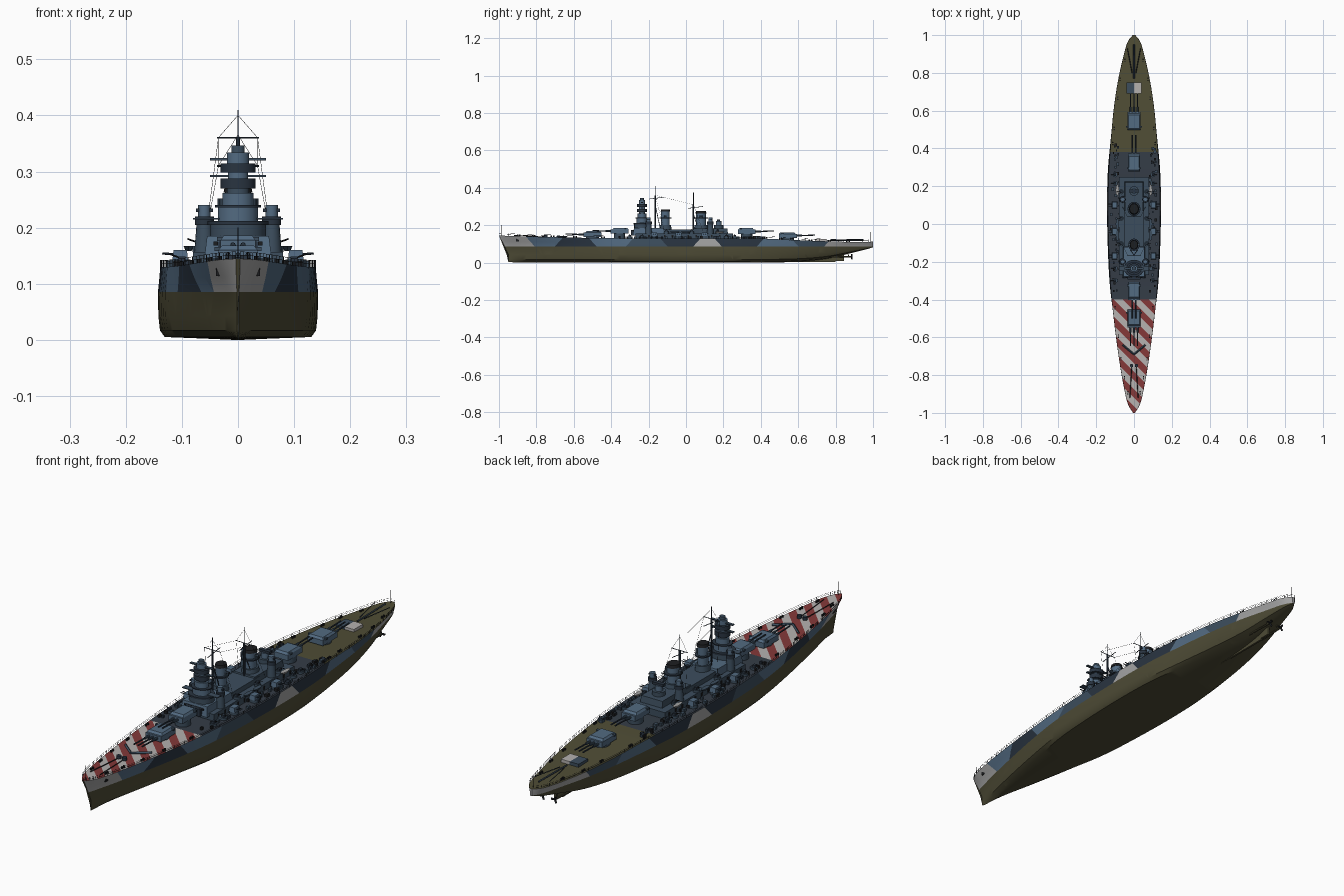
import bpy, bmesh, math, random
from mathutils import Vector, Matrix

default_cube = bpy.data.objects.get("Cube")
if default_cube:
    bpy.data.objects.remove(default_cube)
random.seed(4)

COLOURS = {
    "olive_bottom": (.075, .07, .036), "light_grey": (.36, .36, .36),
    "deck_white": (.46, .44, .43), "stripe_red": (.23, .04, .04),
    "navy": (.022, .034, .052), "steel_blue": (.085, .145, .22),
    "slate_blue": (.045, .075, .11), "black": (.012, .013, .015),
    "deck_navy": (.035, .046, .062), "deck_khaki": (.08, .075, .036),
}
NAMES = list(COLOURS)
MATS = []
for name, rgb in COLOURS.items():
    m = bpy.data.materials.new(name)
    m.use_nodes = True
    m.diffuse_color = (*rgb, 1)
    bsdf = m.node_tree.nodes["Principled BSDF"]
    bsdf.inputs["Base Color"].default_value = (*rgb, 1)
    bsdf.inputs["Roughness"].default_value = .7
    MATS.append(m)

parts = {}


def mesh_of(name):
    return parts.setdefault(name, bmesh.new())


def paint(verts, colour):
    for f in {f for v in verts for f in v.link_faces}:
        f.material_index = NAMES.index(colour)


def box(name, colour, centre, size, taper=1.0):
    verts = bmesh.ops.create_cube(mesh_of(name), size=1)["verts"]
    for v in verts:
        k = taper if v.co.z > 0 else 1
        v.co = Vector(centre) + Vector((v.co.x * size[0] * k, v.co.y * size[1] * k, v.co.z * size[2]))
    paint(verts, colour)


def drum(name, colour, x, y, z0, z1, r, top=None, stretch=1.0, sides=16):
    place = Matrix.Translation((x, y, (z0 + z1) / 2)) @ Matrix.Diagonal((1, stretch, 1, 1))
    verts = bmesh.ops.create_cone(mesh_of(name), cap_ends=True, segments=sides, radius1=r,
                                  radius2=r if top is None else top, depth=z1 - z0, matrix=place)["verts"]
    paint(verts, colour)


def rod(name, colour, a, b, r, sides=4):
    a, b = Vector(a), Vector(b)
    turn = (b - a).to_track_quat('Z', 'Y').to_matrix().to_4x4()
    verts = bmesh.ops.create_cone(mesh_of(name), cap_ends=True, segments=sides, radius1=r, radius2=r,
                                  depth=(b - a).length, matrix=Matrix.Translation((a + b) / 2) @ turn)["verts"]
    paint(verts, colour)


# Hull stations: y, deck half, waterline half, floor half, keel z, deck z, stem rake
WATER = .085
ROWS = [
    (-1, .004, .002, .001, .004, .145, .05), (-.95, .033, .014, .005, .001, .143, .04),
    (-.85, .056, .036, .014, 0, .14, .02), (-.7, .081, .066, .04, 0, .136, 0),
    (-.5, .107, .104, .08, 0, .132, 0), (-.3, .126, .13, .115, 0, .13, 0),
    (0, .138, .142, .13, 0, .13, 0), (.25, .135, .14, .125, 0, .13, 0),
    (.42, .124, .126, .1, 0, .128, 0), (.6, .108, .106, .06, .005, .12, 0),
    (.75, .086, .08, .03, .02, .114, 0), (.87, .06, .05, .02, .048, .111, 0),
    (.96, .035, .026, .01, .07, .111, 0), (1, .006, .004, .002, .082, .112, 0),
]


def spline(p, q, r, s, t):
    return q + .5 * t * (r - p + t * (2 * p - 5 * q + 4 * r - s + t * (3 * (q - r) + s - p)))


stations = []
for i in range(len(ROWS) - 1):
    four = [ROWS[max(0, min(len(ROWS) - 1, i + k))] for k in (-1, 0, 1, 2)]
    stations += [[spline(*c, t / 4) for c in zip(*four)] for t in range(4)]
stations.append(list(ROWS[-1]))


def edge(y):
    s = min(stations, key=lambda s: abs(s[0] - y))
    return s[1], s[5]


def section(s):
    y, b, w, f, k, d, rake = s
    rise = WATER - k
    half = [(f, k + .06 * rise), (f + .7 * (w - f), k + .2 * rise),
            (f + .93 * (w - f), k + .5 * rise), (w, WATER),
            (w + .55 * (b - w), (WATER + d) / 2), (b, d)]
    ring = [(-x, z) for x, z in reversed(half)] + [(0, k)] + half
    return [(x, y + rake * (1 - max(0, (z - .05) / (d - .05))), z) for x, z in ring]


def cut(bm, point, normal):
    bmesh.ops.bisect_plane(bm, geom=bm.verts[:] + bm.edges[:] + bm.faces[:],
                           plane_co=point, plane_no=normal, dist=1e-5)


hull = mesh_of("hull")
rings = [[hull.verts.new(p) for p in section(s)] for s in stations]
for a, b in zip(rings, rings[1:]):
    for j in range(len(a) - 1):
        hull.faces.new((a[j], a[j + 1], b[j + 1], b[j]))
hull.faces.new(rings[0])
hull.faces.new(rings[-1])
# Slanted camouflage patches along the topsides
CAMO = [(-.83, "light_grey"), (-.68, "steel_blue"), (-.5, "navy"), (-.3, "steel_blue"),
        (-.12, "slate_blue"), (.06, "navy"), (.17, "light_grey"), (.4, "navy"),
        (.58, "steel_blue"), (.76, "slate_blue"), (9, "light_grey")]
LEAN = .9
for i, (limit, _) in enumerate(CAMO[:-1]):
    cut(hull, (0, limit, .11), (0, 1, LEAN * (-1) ** i))
for f in hull.faces:
    c = f.calc_center_median()
    patch = next(n for i, (l, n) in enumerate(CAMO) if c.y + LEAN * (-1) ** i * (c.z - .11) < l)
    f.material_index = NAMES.index("olive_bottom" if c.z < WATER else patch)
bmesh.ops.recalc_face_normals(hull, faces=hull.faces[:])

# Deck with diagonal recognition stripes forward
deck = mesh_of("deck")
pairs = [[deck.verts.new((x, s[0], s[5])) for x in (-s[1], s[1])] for s in stations]
for a, b in zip(pairs, pairs[1:]):
    deck.faces.new((a[0], a[1], b[1], b[0]))
FORE, AFT, BAND = -.4, .38, .046
cut(deck, (0, FORE, 0), (0, 1, 0))
cut(deck, (0, AFT, 0), (0, 1, 0))
for i in range(7, 25):
    cut(deck, (0, -BAND * i, 0), (1, 1, 0))
for f in deck.faces:
    c = f.calc_center_median()
    stripe = ("stripe_red", "deck_white")[math.floor((c.x + c.y) / BAND) % 2]
    f.material_index = NAMES.index(stripe if c.y < FORE else "deck_khaki" if c.y > AFT else "deck_navy")

# Skeg, rudder, shafts and propellers
box("skeg", "olive_bottom", (0, .67, .025), (.008, .26, .045))
box("rudder", "olive_bottom", (0, .82, .036), (.009, .05, .056))
for s in (-1, 1):
    rod("shafts", "olive_bottom", (s * .04, .6, .03), (s * .028, .885, .032), .004, 8)
    rod("shafts", "olive_bottom", (s * .028, .87, .032), (s * .02, .86, .07), .003)
    for k in range(3):
        a = k * math.tau / 3
        hub = Vector((s * .028, .885, .032))
        rod("propellers", "black", hub, hub + Vector((math.cos(a), .15, math.sin(a))) * .015, .0045)


# Main turrets: stepped armour house, barbette and barrels
def turret(name, y, z, facing, guns, width):
    drum(name, "slate_blue", 0, y, .1, z, width * .48, sides=24)
    box(name, "steel_blue", (0, y, z + .011), (width, .095, .022))
    box(name, "steel_blue", (0, y - facing * .004, z + .026), (width, .087, .008), .82)
    box(name, "slate_blue", (0, y - facing * .03, z + .024), (width * 1.2, .01, .007))
    for g in range(guns):
        x = (g - (guns - 1) / 2) * .018
        rod(name, "slate_blue", (x, y + facing * .04, z + .012), (x, y + facing * .075, z + .013), .005, 8)
        rod(name, "navy", (x, y + facing * .07, z + .013), (x, y + facing * .145, z + .015), .003, 8)


turret("turret_fore_low", -.5, .138, -1, 3, .07)
turret("turret_fore_high", -.355, .156, -1, 2, .062)
turret("turret_aft_high", .325, .154, 1, 2, .062)
turret("turret_aft_low", .545, .132, 1, 3, .07)

# Superstructure decks
box("deckhouse", "slate_blue", (0, -.01, .142), (.16, .52, .03))
box("deckhouse", "steel_blue", (0, -.2, .165), (.12, .17, .04), .92)
box("deckhouse", "slate_blue", (0, -.03, .166), (.1, .2, .022))
box("deckhouse", "slate_blue", (0, .13, .168), (.1, .19, .03), .95)
box("deckhouse", "navy", (0, -.27, .16), (.07, .05, .03))
for s in (-1, 1):
    for i in range(12):
        box("deckhouse_doors", "black", (s * .08, -.24 + i * .042, .142), (.004, .009, .014))
    for i in range(3):
        box("bridge_windows", "black", (s * (.012 + i * .014), -.284, .172), (.008, .004, .007))

# Forward tower: stacked tiers with overhanging platforms
TOWER_Y = -.235
TIERS = [(.18, .205, .05, "slate_blue"), (.205, .212, .054, "navy"), (.212, .236, .036, "steel_blue"),
         (.236, .24, .041, "navy"), (.24, .262, .028, "steel_blue"), (.262, .27, .02, "slate_blue"),
         (.27, .288, .031, "navy"), (.288, .298, .018, "steel_blue"), (.298, .314, .031, "navy"),
         (.314, .334, .02, "steel_blue"), (.334, .346, .012, "slate_blue")]
for z0, z1, r, colour in TIERS:
    drum("fore_tower", colour, 0, TOWER_Y, z0, z1, r, stretch=.85, sides=16)
for z in (.292, .322):
    box("rangefinder_arms", "slate_blue", (0, TOWER_Y, z), (.1, .012, .004))
box("bridge_wings", "slate_blue", (0, TOWER_Y, .216), (.16, .025, .003))

# Funnels with dark caps and searchlight galleries
for y, r, top in ((-.11, .02, .285), (.08, .023, .275)):
    drum("funnels", "slate_blue", 0, y, .165, .2, r * 1.5, r * 1.3, 1.15, 20)
    drum("funnels", "steel_blue", 0, y, .2, top - .012, r, None, 1.15, 20)
    drum("funnels", "black", 0, y, top - .012, top, r * 1.12, r, 1.15, 20)
    drum("funnel_galleries", "navy", 0, y, .235, .24, r * 1.5, None, 1.1)
    for s in (-1, 1):
        drum("searchlights", "slate_blue", s * r * 1.3, y, .24, .252, .007, sides=10)

# Aft control tower
drum("aft_tower", "slate_blue", 0, .175, .17, .2, .025)
drum("aft_tower", "steel_blue", 0, .175, .2, .222, .015)
box("aft_tower", "navy", (0, .175, .226), (.05, .016, .01))

# Masts, yards and rigging
for y, top, yard in ((-.165, .41, .36), (.04, .375, .31)):
    rod("masts", "navy", (0, y, .165), (0, y, yard), .004, 8)
    rod("masts", "navy", (0, y, yard), (0, y, top), .0015, 6)
    rod("masts", "navy", (-.037, y, yard), (.037, y, yard), .0015, 6)
    rod("masts", "navy", (0, y - .03, yard - .02), (0, y + .05, yard - .01), .0015, 6)
    for s in (-1, 1):
        rod("masts", "navy", (s * .02, y + .03, .17), (0, y, yard - .05), .002, 6)
        rod("rigging", "black", (s * .035, y, yard), (0, y, top - .01), .0005, 3)
        rod("rigging", "black", (s * .035, y, yard), (s * .06, y + .05, .17), .0005, 3)
for s in (-1, 1):
    rod("rigging", "black", (s * .035, -.165, .36), (s * .035, .04, .31), .0005, 3)

for s in (-1, 1):
    # Twin secondary turrets
    for y in (-.17, -.04, .1):
        x = s * .103
        drum("secondary_turrets", "slate_blue", x, y, .125, .143, .018)
        box("secondary_turrets", "steel_blue", (x, y, .151), (.028, .036, .018), .85)
        for g in (-.006, .006):
            rod("secondary_turrets", "navy", (x, y + g, .152), (x + s * .032, y + g, .154), .002, 6)
    # Fire control pedestals
    for y in (-.2, .13):
        drum("side_directors", "slate_blue", s * .06, y, .155, .205, .018, .014)
        drum("side_directors", "navy", s * .06, y, .205, .22, .017)
        drum("side_directors", "steel_blue", s * .06, y, .22, .24, .011)
        box("side_directors", "navy", (s * .06, y, .231), (.03, .01, .006))
    # Light guns in open tubs
    for y in (-.235, -.105, .03, .17, .215, -.3, .26):
        x, z = s * (.068 if abs(y) < .2 else .1), .157 if abs(y) < .2 else .13
        drum("gun_tubs", "slate_blue", x, y, z, z + .01, .013, sides=12)
        box("gun_tubs", "navy", (x, y, z + .014), (.012, .014, .01))
        rod("gun_tubs", "black", (x, y, z + .015), (x + s * .022, y, z + .023), .0015)
    # Ship's boats on the deck edge
    for y in (-.06, .0, .18):
        drum("boats", "light_grey" if y > .1 else "slate_blue", s * .088, y, .158, .167, .005, .009, 3.2, 12)
    # Bollards, vents and lockers
    for y in (-.9, -.82, -.72, -.6, -.45, .42, .5, .66, .76, .86):
        half, z = edge(y)
        for dy in (0, .012):
            drum("bollards", "black", s * (half - .012), y + dy, z, z + .008, .004, sides=8)
    for i in range(45):
        y = random.uniform(-.36, .42)
        half, z = edge(y)
        w = random.uniform(.007, .014)
        box("lockers", random.choice(("navy", "slate_blue", "black")),
            (s * random.uniform(.082, half - .012), y, z + .005), (w, w * 1.3, .012))
    # Deck edge railings
    for a, b in zip(stations, stations[1:]):
        tops = [Vector((s * p[1], p[0], p[5] + .012)) for p in (a, b)]
        for lower in (0, .006):
            rod("railings", "black", *[t - Vector((0, 0, lower)) for t in tops], .0005, 3)
        rod("railings", "black", tops[0], tops[0] - Vector((0, 0, .013)), .0007, 3)
    # Anchor chains, anchors and stern booms
    rod("anchor_chains", "black", (s * .012, -.76, .14), (s * .022, -.92, .145), .002)
    drum("capstans", "navy", s * .013, -.75, .13, .15, .009, sides=12)
    box("anchors", "black", (s * .034, -.9, .122), (.01, .016, .016))
    rod("stern_booms", "navy", (s * .01, .8, .122), (s * .035, .93, .124), .002)

# Breakwater, catapult house and flagstaffs
for s in (-1, 1):
    rod("breakwater", "slate_blue", (0, -.69, .139), (s * .06, -.64, .138), .005)
    box("aft_hatch", "deck_white" if s > 0 else "slate_blue", (s * .02, .72, .12), (.04, .06, .014))
rod("catapult", "navy", (0, .77, .12), (0, .95, .122), .004)
rod("flagstaffs", "black", (0, -.985, .14), (0, -.985, .2), .001)
rod("flagstaffs", "black", (0, .985, .11), (0, .985, .165), .001)

# Turn every collected part into an object
for name, bm in parts.items():
    mesh = bpy.data.meshes.new(name)
    bm.to_mesh(mesh)
    bm.free()
    for m in MATS:
        mesh.materials.append(m)
    ob = bpy.data.objects.new(name, mesh)
    bpy.context.collection.objects.link(ob)
    ob.select_set(True)
    bpy.context.view_layer.objects.active = ob
bpy.ops.object.shade_smooth_by_angle(angle=math.radians(35))
